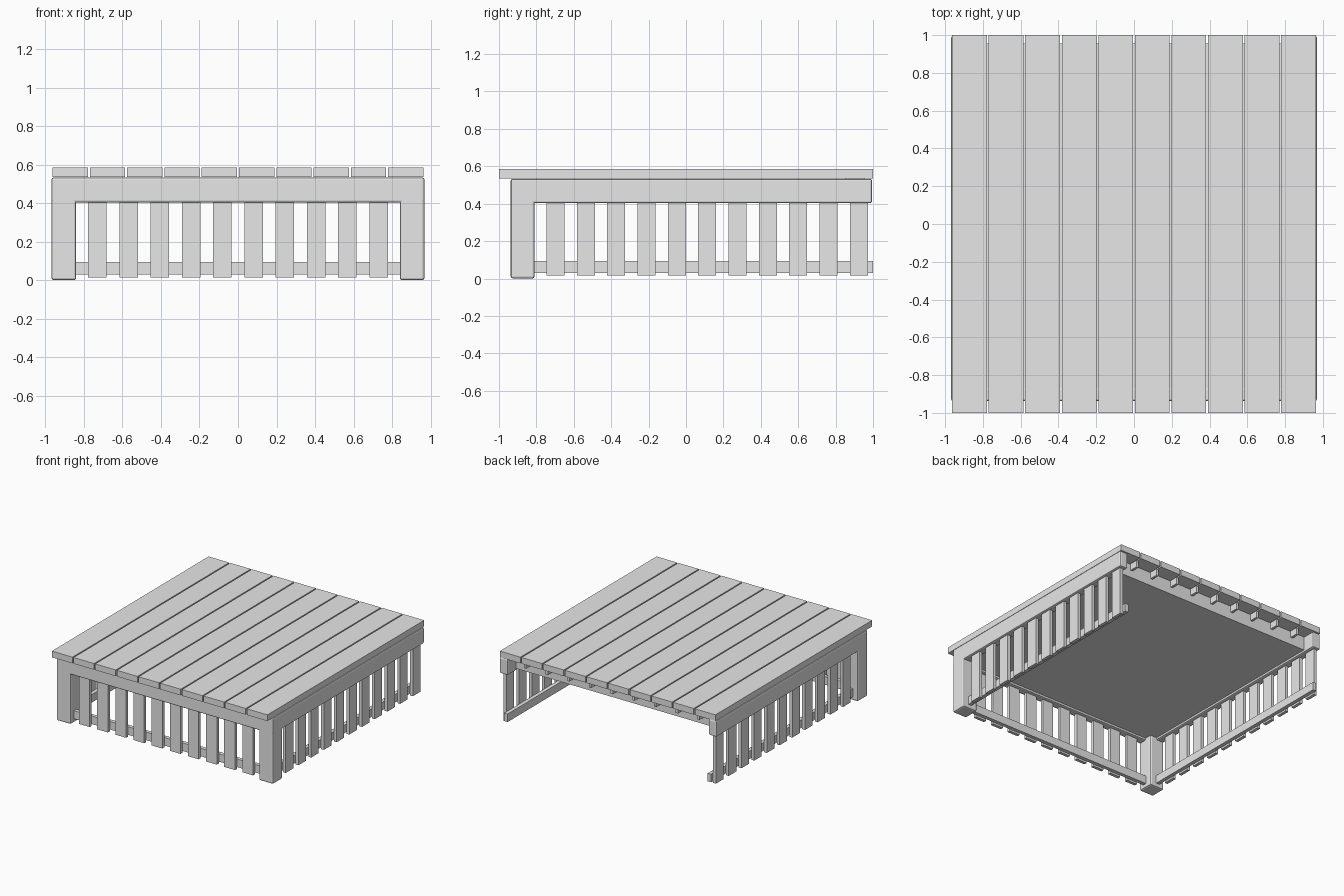
import bpy
import bmesh
from mathutils import Vector

cube = bpy.data.objects.get("Cube")
if cube:
    bpy.data.objects.remove(cube, do_unlink=True)

GREY = (0.8, 0.8, 0.8, 1.0)
mat = bpy.data.materials.new("plain_grey")
mat.use_nodes = True
mat.diffuse_color = GREY
mat.node_tree.nodes["Principled BSDF"].inputs["Base Color"].default_value = GREY


def box(name, xs, ys, zs, bevel=0.0):
    """Box between the given (low, high) pairs, with optional soft edges."""
    low, high = (Vector(v) for v in zip(xs, ys, zs))
    bm = bmesh.new()
    bmesh.ops.create_cube(bm, size=1)
    for v in bm.verts:
        v.co = (low + high) / 2 + v.co * (high - low)
    if bevel:
        bmesh.ops.bevel(bm, geom=bm.edges[:], offset=bevel, segments=2,
                        profile=0.5, affect='EDGES')
    mesh = bpy.data.meshes.new(name)
    bm.to_mesh(mesh)
    bm.free()
    mesh.materials.append(mat)
    obj = bpy.data.objects.new(name, mesh)
    bpy.context.collection.objects.link(obj)
    return obj


def span(side, inner, outer):
    """Pair of x limits on the given side (-1 right, 1 left)."""
    return tuple(sorted((side * inner, side * outer)))


HALF = 0.968      # half width of the frame
FRONT = -0.937    # front face of the frame
PLANKS = 10
STEP = 2 * HALF / PLANKS
SLAT_STEP = 0.1622
SLAT_HALF = 0.048
SLAT_Z = (0.015, 0.43)
RAIL_Z = (0.03, 0.095)
BEAM_Z = (0.403, 0.533)

# Deck planks
for i in range(PLANKS):
    x = -HALF + i * STEP
    box(f"deck_plank_{i + 1}", (x + 0.005, x + STEP - 0.005), (-1, 1), (0.535, 0.585))

# Platform under the planks, with short joist ends showing at the back
box("deck_base", (-0.9, 0.9), (-0.88, 0.89), (0.42, 0.53))
for i in range(1, PLANKS):
    x = -HALF + i * STEP
    box(f"joist_{i}", (x - 0.015, x + 0.005), (0.85, 0.955), (0.48, 0.534))

# Front beam, side beams and front posts
box("front_beam", (-HALF, HALF), (FRONT, -0.867), BEAM_Z, 0.01)
for side, label in ((-1, "right"), (1, "left")):
    box(f"{label}_beam", span(side, 0.898, HALF), (FRONT, 0.995), BEAM_Z, 0.01)
    box(f"{label}_front_post", span(side, 0.84, HALF), (FRONT, -0.81), (0, 0.533), 0.012)

# Front skirt: slats with a rail behind
for i in range(10):
    x = (i - 4.5) * SLAT_STEP
    box(f"front_slat_{i + 1}", (x - SLAT_HALF, x + SLAT_HALF), (-0.918, -0.893), SLAT_Z)
box("front_rail", (-0.85, 0.85), (-0.893, -0.863), RAIL_Z)

# Side skirts
for side, label in ((-1, "right"), (1, "left")):
    for i in range(11):
        y = -0.698 + i * SLAT_STEP
        box(f"{label}_slat_{i + 1}", span(side, 0.924, 0.949),
            (y - SLAT_HALF, y + SLAT_HALF), SLAT_Z)
    box(f"{label}_rail", span(side, 0.894, 0.924), (-0.82, 1.0), RAIL_Z)
